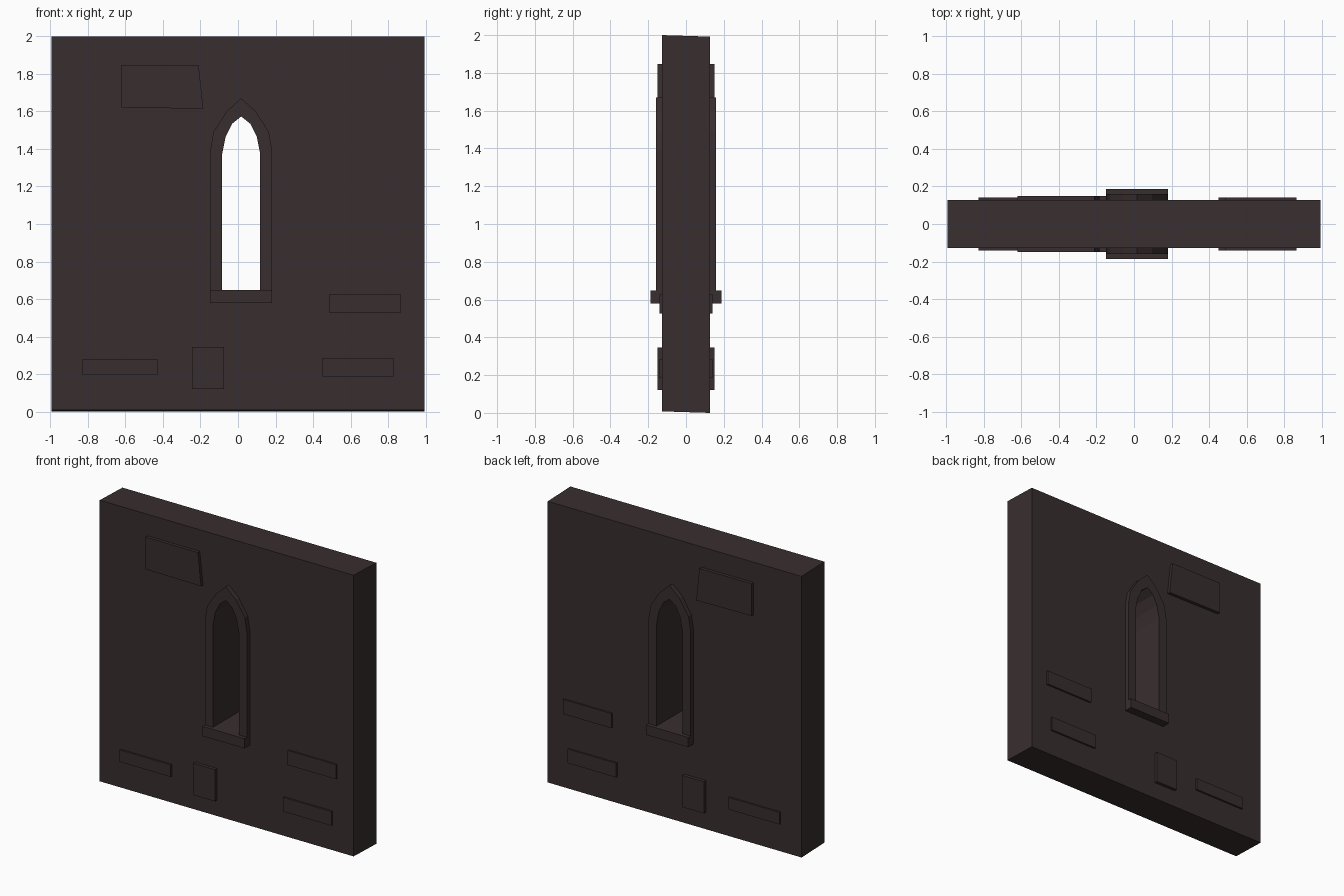
import bpy, bmesh

if "Cube" in bpy.data.objects:
    bpy.data.objects.remove(bpy.data.objects["Cube"])

stone = bpy.data.materials.new("dark_brown_stone")
stone.diffuse_color = (0.040, 0.027, 0.028, 1.0)
stone.use_nodes = True
stone.node_tree.nodes["Principled BSDF"].inputs["Base Color"].default_value = stone.diffuse_color


def prism(name, outline, depth, hole=None, drop=0.0):
    """Extrude an (x, z) outline, optionally with a hole, from -depth to +depth in y."""
    bm = bmesh.new()
    for loop in filter(None, (outline, hole)):
        vs = [bm.verts.new((x, -depth, z)) for x, z in loop]
        for a, b in zip(vs, vs[1:] + vs[:1]):
            bm.edges.new((a, b))
    bmesh.ops.triangle_fill(bm, edges=bm.edges[:], use_beauty=True)
    ext = bmesh.ops.extrude_face_region(bm, geom=bm.faces[:])["geom"]
    back = [g for g in ext if isinstance(g, bmesh.types.BMVert)]
    bmesh.ops.translate(bm, verts=back, vec=(0, 2 * depth, -drop))
    bmesh.ops.recalc_face_normals(bm, faces=bm.faces[:])
    me = bpy.data.meshes.new(name)
    bm.to_mesh(me)
    bm.free()
    me.materials.append(stone)
    ob = bpy.data.objects.new(name, me)
    bpy.context.collection.objects.link(ob)
    return ob


def rect(x0, x1, z0, z1):
    return [(x0, z0), (x1, z0), (x1, z1), (x0, z1)]


def lancet(half, bottom):
    """Pointed-arch outline from its right half, running from bottom right to bottom left."""
    cx = 0.017
    right = [(half[0][0], bottom)] + half
    return [(cx + x, z) for x, z in right] + [(cx - x, z) for x, z in reversed(right[:-1])]


inner = [(0.101, 1.375), (0.083, 1.465), (0.048, 1.535), (0.0, 1.573)]
outer = [(0.165, 1.39), (0.148, 1.49), (0.078, 1.60), (0.0, 1.67)]
middle = [((a + c) / 2, (b + d) / 2) for (a, b), (c, d) in zip(inner, outer)]

# Wall slab with the window hole; its back edge sits a touch lower
prism("wall", rect(-0.995, 0.995, 0.008, 2.0), 0.127, lancet(middle, 0.61), drop=0.008)

# Raised window surround, open at the bottom, and projecting sill
prism("window_surround", lancet(outer, 0.64) + lancet(inner, 0.64)[::-1], 0.16)
prism("window_sill", rect(-0.148, 0.182, 0.578, 0.647), 0.187)

# Stones standing proud of both wall faces
prism("upper_stone", [(-0.62, 1.62), (-0.185, 1.615), (-0.21, 1.848), (-0.62, 1.848)], 0.15)
prism("right_stone_high", rect(0.488, 0.867, 0.525, 0.628), 0.14)
prism("right_stone_low", rect(0.45, 0.83, 0.186, 0.286), 0.14)
prism("left_stone", rect(-0.83, -0.43, 0.195, 0.28), 0.14)
prism("middle_stone", rect(-0.245, -0.075, 0.12, 0.345), 0.15)
